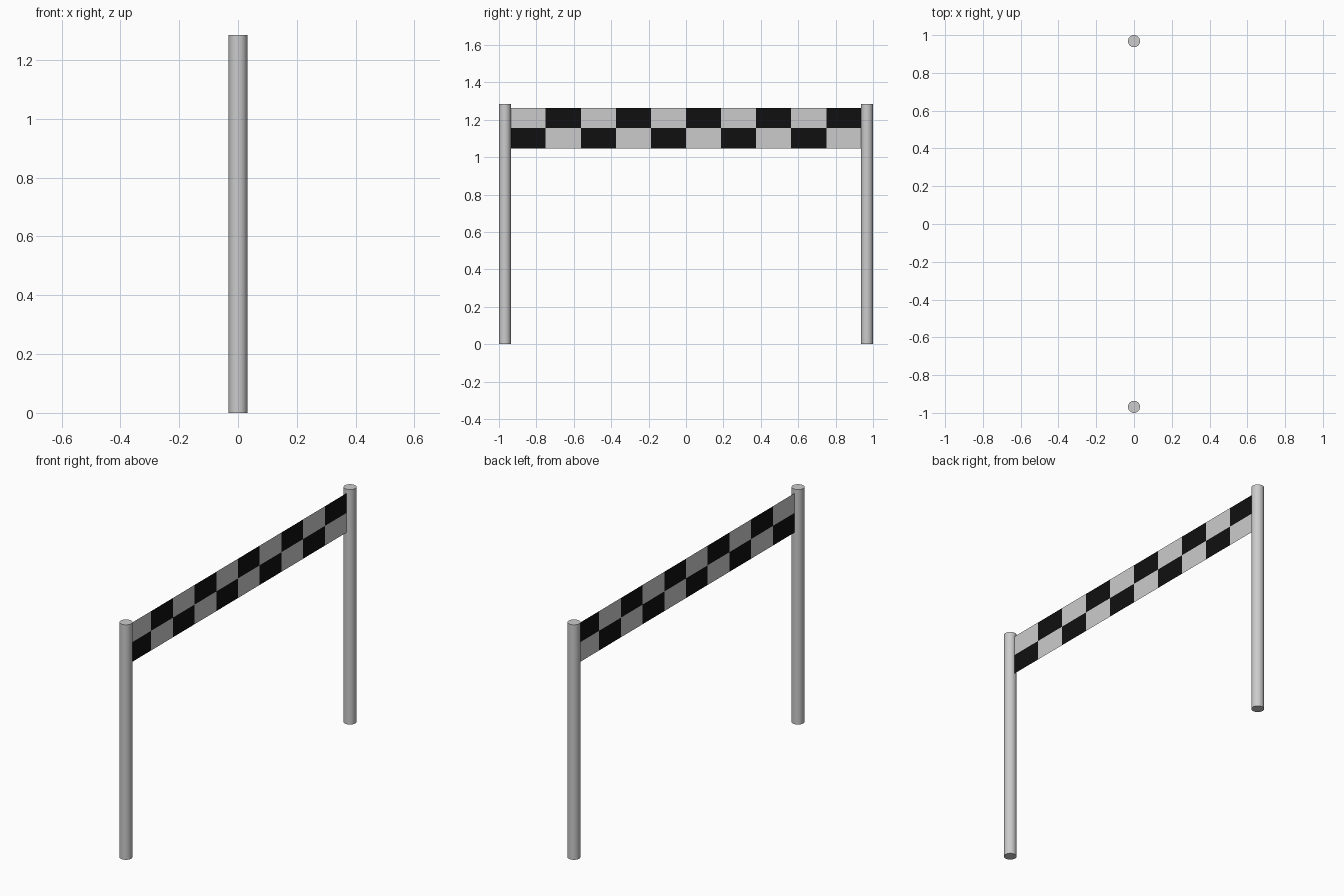
import bpy, bmesh

if "Cube" in bpy.data.objects:
    bpy.data.objects.remove(bpy.data.objects["Cube"])

POST_R, POST_H = 0.032, 1.285
HALF_W = 0.9375          # banner half width, reaching the post surfaces
Z_LOW, Z_HIGH = 1.047, 1.262
COLS, ROWS = 10, 2

# Two round posts
for name, side in (("left_post", -1), ("right_post", 1)):
    bpy.ops.mesh.primitive_cylinder_add(
        vertices=32, radius=POST_R, depth=POST_H,
        location=(0, side * (1 - POST_R), POST_H / 2))
    bpy.context.object.name = name
    bpy.ops.object.shade_smooth_by_angle()

# Banner materials
light = bpy.data.materials.new("light_check")
light.diffuse_color = (0.8, 0.8, 0.8, 1)
light.use_nodes = True
light.node_tree.nodes["Principled BSDF"].inputs["Base Color"].default_value = light.diffuse_color
dark = bpy.data.materials.new("dark_check")
dark.diffuse_color = (0.005, 0.005, 0.005, 1)
dark.use_nodes = True
dark.node_tree.nodes["Principled BSDF"].inputs["Base Color"].default_value = dark.diffuse_color

# Flat chequered banner, one quad per square
bm = bmesh.new()
grid = [[bm.verts.new((0, HALF_W * (2 * c / COLS - 1),
                       Z_LOW + (Z_HIGH - Z_LOW) * r / ROWS))
         for c in range(COLS + 1)] for r in range(ROWS + 1)]
for r in range(ROWS):
    for c in range(COLS):
        f = bm.faces.new((grid[r][c], grid[r][c + 1],
                          grid[r + 1][c + 1], grid[r + 1][c]))
        f.material_index = (r + c + 1) % 2
mesh = bpy.data.meshes.new("chequered_banner")
bm.to_mesh(mesh)
bm.free()
mesh.materials.append(light)
mesh.materials.append(dark)
banner = bpy.data.objects.new("chequered_banner", mesh)
bpy.context.collection.objects.link(banner)
